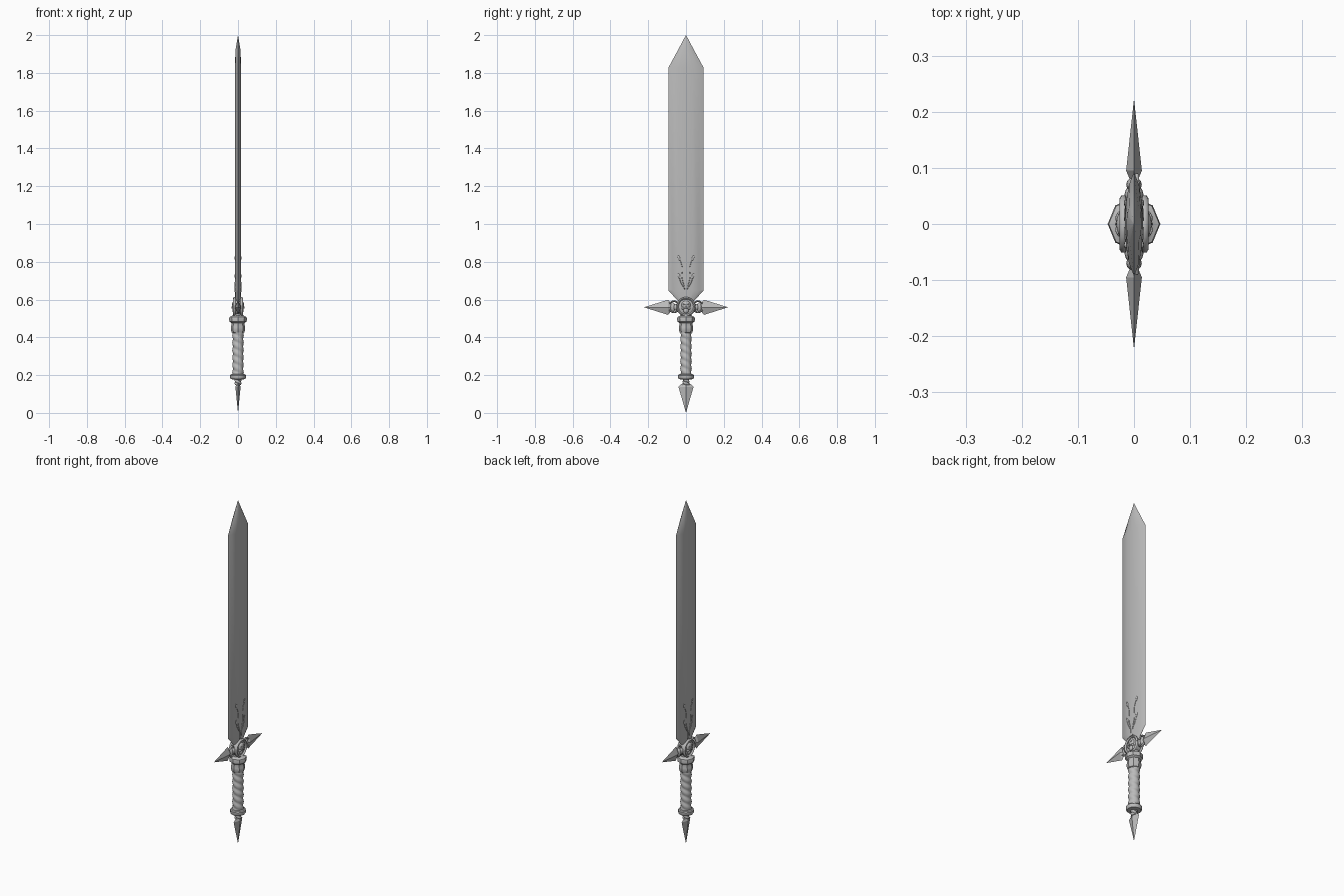
import bpy, bmesh, math
from mathutils import Matrix, Vector

cube = bpy.data.objects.get("Cube")
if cube:
    bpy.data.objects.remove(cube, do_unlink=True)

GREY = (0.5, 0.5, 0.5, 1)
steel = bpy.data.materials.new("plain grey steel")
steel.use_nodes = True
steel.diffuse_color = GREY
steel.node_tree.nodes["Principled BSDF"].inputs["Base Color"].default_value = GREY


def finish(name, bm, angle=35):
    """Turn a bmesh into a shaded object."""
    bmesh.ops.remove_doubles(bm, verts=bm.verts, dist=0.00005)
    bmesh.ops.recalc_face_normals(bm, faces=bm.faces)
    mesh = bpy.data.meshes.new(name)
    bm.to_mesh(mesh)
    bm.free()
    mesh.materials.append(steel)
    mesh.polygons.foreach_set("use_smooth", [True] * len(mesh.polygons))
    mesh.set_sharp_from_angle(angle=math.radians(angle))
    obj = bpy.data.objects.new(name, mesh)
    bpy.context.collection.objects.link(obj)
    return obj


def loft(name, rings, angle=35):
    """Skin closed rings of points and cap the ends."""
    bm = bmesh.new()
    rows = [[bm.verts.new(p) for p in ring] for ring in rings]
    n = len(rows[0])
    for a, b in zip(rows, rows[1:]):
        for i in range(n):
            j = (i + 1) % n
            bm.faces.new((a[i], a[j], b[j], b[i]))
    bm.faces.new(rows[0][::-1])
    bm.faces.new(rows[-1])
    return finish(name, bm, angle)


def lathe(name, profile, sides, angle=35):
    """Spin (radius, height) pairs around z."""
    turns = [2 * math.pi * i / sides for i in range(sides)]
    return loft(name, [[(r * math.cos(t), r * math.sin(t), z) for t in turns]
                       for r, z in profile], angle)


def twisted(name, bottom, top, radius, ridge, wraps, rows):
    """Round bar with a helical wrapping."""
    rings = []
    for k in range(rows + 1):
        f = k / rows
        ring = []
        for i in range(20):
            t = 2 * math.pi * i / 20
            r = radius + ridge * abs(math.sin(t + wraps * math.pi * f))
            ring.append((r * math.cos(t), r * math.sin(t), bottom + f * (top - bottom)))
        rings.append(ring)
    return loft(name, rings, 60)


def ball(name, centre, size, rot=None, sides=12):
    bm = bmesh.new()
    m = Matrix.Translation(centre) @ (rot or Matrix()) @ Matrix.Diagonal((*size, 1))
    bmesh.ops.create_uvsphere(bm, u_segments=sides, v_segments=8, radius=1, matrix=m)
    return finish(name, bm, 60)


def spearhead(name, tip, back, shoulder, wide, thick):
    """Flat four-sided point; wide is a vector, thickness runs along x."""
    bm = bmesh.new()
    tip, back, mid, wide = map(Vector, (tip, back, shoulder, wide))
    t = Vector((thick, 0, 0))
    ring = [bm.verts.new(mid + d) for d in (wide, t, -wide, -t)]
    ends = [bm.verts.new(tip), bm.verts.new(back)]
    for i in range(4):
        for e in ends:
            bm.faces.new((ring[i], ring[(i + 1) % 4], e))
    return finish(name, bm, 10)


def tube(name, points, radius):
    """Smooth thin strand through points."""
    curve = bpy.data.curves.new(name, "CURVE")
    curve.dimensions = "3D"
    curve.bevel_depth = radius
    curve.bevel_resolution = 1
    curve.resolution_u = 5
    curve.use_fill_caps = True
    spline = curve.splines.new("BEZIER")
    spline.bezier_points.add(len(points) - 1)
    for bp, p in zip(spline.bezier_points, points):
        bp.co = p
        bp.handle_left_type = bp.handle_right_type = "AUTO"
    temp = bpy.data.objects.new(name + " path", curve)
    bpy.context.collection.objects.link(temp)
    bpy.context.view_layer.update()
    mesh = bpy.data.meshes.new_from_object(
        temp.evaluated_get(bpy.context.evaluated_depsgraph_get()))
    bpy.data.objects.remove(temp, do_unlink=True)
    bm = bmesh.new()
    bm.from_mesh(mesh)
    bpy.data.meshes.remove(mesh)
    return finish(name, bm, 60)


# Blade: lens section, chamfered base, pointed end
half = [(1, 0), (0.75, 0.009), (0.4, 0.0145), (0, 0.016)]
lens = half + [(-y, x) for y, x in half[-2::-1]]
lens += [(y, -x) for y, x in lens[-2:0:-1]]
sections = [(0.59, 0.04, 0.8), (0.648, 0.093, 1), (1.828, 0.093, 1),
            (1.92, 0.043, 0.85), (2.0, 0.0005, 0.02)]
loft("blade", [[(x * t, y * w, z) for y, x in lens] for z, w, t in sections], 20)

# Handle parts
lathe("collar", [(0.02, 0.525), (0.034, 0.512), (0.045, 0.508), (0.047, 0.5),
                 (0.046, 0.484), (0.036, 0.476), (0.034, 0.468), (0.038, 0.455),
                 (0.038, 0.44), (0.033, 0.426), (0.026, 0.422)], 8, 30)
twisted("grip", 0.195, 0.43, 0.0255, 0.005, 6, 48)
lathe("pommel_ring", [(0.026, 0.206), (0.038, 0.204), (0.042, 0.199), (0.042, 0.185),
                      (0.038, 0.179), (0.022, 0.177)], 12)
twisted("pommel_neck", 0.148, 0.18, 0.013, 0.006, 2, 10)
spearhead("pommel_spike", (0, 0, 0), (0, 0, 0.175), (0, 0, 0.138), (0, 0.04, 0), 0.014)

# Guard hub
CZ = 0.562
hub = lathe("guard_hub", [(0.036, -0.02), (0.046, -0.014), (0.046, 0.014),
                          (0.036, 0.02)], 20)
hub.matrix_world = Matrix.Translation((0, 0, CZ)) @ Matrix.Rotation(math.pi / 2, 4, "Y")
ball("guard_neck", (0, 0, 0.52), (0.022, 0.03, 0.02))

# Guard arms and points
for side, label in ((1, "back"), (-1, "front")):
    spearhead(label + "_guard_spike", (0, side * 0.223, CZ - 0.003), (0, side * 0.062, CZ - 0.003),
              (0, side * 0.095, CZ - 0.003), (0, 0, 0.04), 0.014)
    ball(label + "_guard_bead", (0, side * 0.07, CZ - 0.003), (0.014, 0.013, 0.026))
    ball(label + "_guard_arm", (0, side * 0.052, CZ - 0.003), (0.017, 0.018, 0.018))
    for up in (1, -1):
        tube(label + "_guard_claw", [(0, side * 0.04, CZ + up * 0.015),
                                     (0.004, side * 0.062, CZ + up * 0.03),
                                     (0.004, side * 0.088, CZ + up * 0.018)], 0.005)

# Rim, skull ornament and vines on both flat sides
for s, label in ((1, "left"), (-1, "right")):
    circle = [2 * math.pi * i / 16 for i in range(17)]
    tube(label + "_hub_rim", [(s * 0.019, 0.045 * math.cos(t), CZ + 0.045 * math.sin(t))
                              for t in circle], 0.007)
    ball(label + "_skull", (s * 0.019, 0, CZ + 0.009), (0.013, 0.025, 0.023))
    ball(label + "_skull_jaw", (s * 0.02, 0, CZ - 0.02), (0.009, 0.014, 0.015))
    ball(label + "_skull_nose", (s * 0.031, 0, CZ - 0.004), (0.003, 0.003, 0.006))
    for m in (1, -1):
        ball(label + "_skull_cheek", (s * 0.023, m * 0.016, CZ - 0.008), (0.008, 0.007, 0.007))
        ball(label + "_skull_brow", (s * 0.029, m * 0.01, CZ + 0.012), (0.004, 0.009, 0.003),
             Matrix.Rotation(m * 0.3, 4, "X"))
        tube(label + "_vine_stem", [(s * 0.015, m * 0.006, 0.6), (s * 0.016, m * 0.008, 0.66),
                                    (s * 0.0155, m * 0.022, 0.72), (s * 0.0155, m * 0.02, 0.77),
                                    (s * 0.0145, m * 0.036, 0.82)], 0.0016)
        tube(label + "_vine_branch", [(s * 0.016, m * 0.008, 0.66), (s * 0.015, m * 0.025, 0.685),
                                      (s * 0.0145, m * 0.036, 0.715)], 0.0016)
        for z in (0.725, 0.82):
            ball(label + "_vine_leaf", (s * 0.0145, m * 0.037, z), (0.0035, 0.006, 0.014),
                 Matrix.Rotation(-m * 0.25, 4, "X"), 8)
